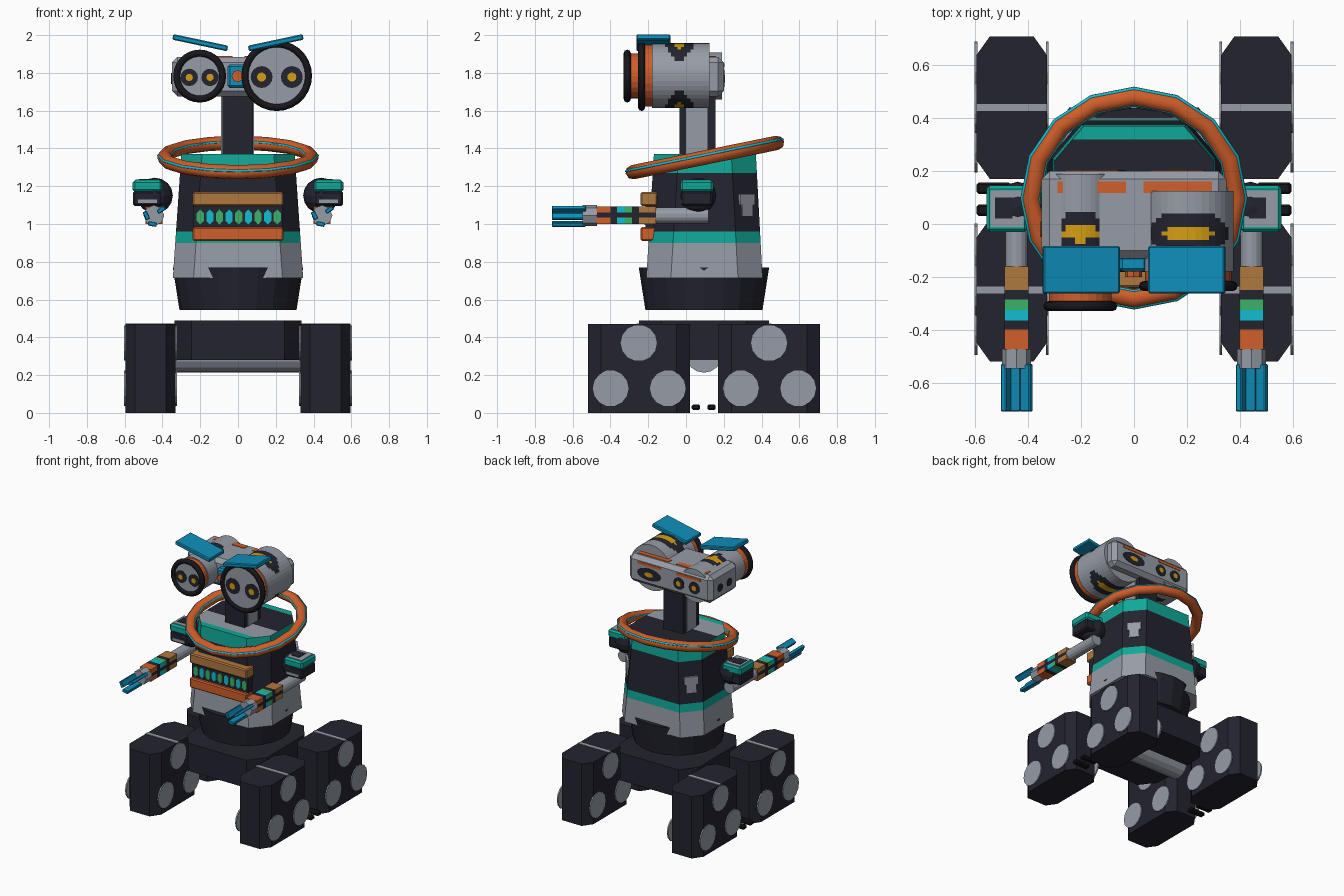
import bpy, bmesh, math
from mathutils import Matrix, Vector

if "Cube" in bpy.data.objects:
    bpy.data.objects.remove(bpy.data.objects["Cube"])

RGB = {"charcoal": (35, 35, 47), "grey": (150, 156, 166), "teal": (16, 168, 152),
       "orange": (208, 94, 42), "brown": (176, 120, 62), "cyan": (18, 190, 210),
       "blue": (14, 142, 186), "green": (58, 178, 106), "amber": (214, 158, 18),
       "black": (22, 22, 28)}
MATS = {}
for key, rgb in RGB.items():
    MATS[key] = bpy.data.materials.new(key)
    MATS[key].diffuse_color = [((c / 255 + .055) / 1.055) ** 2.4 for c in rgb] + [1]


def finish(bm, name, colour):
    """Make an object; colour is a name or a rule giving a name from face centre and normal."""
    bmesh.ops.recalc_face_normals(bm, faces=bm.faces)
    bm.normal_update()
    me = bpy.data.meshes.new(name)
    used = []
    for f in bm.faces:
        c = colour if isinstance(colour, str) else colour(f.calc_center_median(), f.normal)
        if c not in used:
            used.append(c)
            me.materials.append(MATS[c])
        f.material_index = used.index(c)
    bm.to_mesh(me)
    bm.free()
    ob = bpy.data.objects.new(name, me)
    bpy.context.collection.objects.link(ob)
    return ob


def box(name, x, y, z, colour, bevel=0, rot=None):
    """Box from (min, max) pairs."""
    bm = bmesh.new()
    bmesh.ops.create_cube(bm, size=1)
    bmesh.ops.scale(bm, verts=bm.verts, vec=[b - a for a, b in (x, y, z)])
    if bevel:
        bmesh.ops.bevel(bm, geom=bm.edges[:], offset=bevel, segments=1, affect='EDGES')
    if rot:
        bmesh.ops.rotate(bm, verts=bm.verts, matrix=rot)
    bmesh.ops.translate(bm, verts=bm.verts, vec=[(a + b) / 2 for a, b in (x, y, z)])
    return finish(bm, name, colour)


def rod(name, centre, r, length, axis, colour, n=16, scale=(1, 1)):
    """Cylinder along x, y or z."""
    bm = bmesh.new()
    bmesh.ops.create_cone(bm, cap_ends=True, segments=n, radius1=r, radius2=r, depth=length)
    bmesh.ops.scale(bm, verts=bm.verts, vec=(scale[0], scale[1], 1))
    if axis != 'z':
        rot = Matrix.Rotation(math.pi / 2, 3, 'X' if axis == 'y' else 'Y')
        bmesh.ops.rotate(bm, verts=bm.verts, matrix=rot)
    bmesh.ops.translate(bm, verts=bm.verts, vec=centre)
    return finish(bm, name, colour)


def loft(rings, closed=False):
    """Skin a list of equal rings; open lofts get end caps."""
    bm = bmesh.new()
    vs = [[bm.verts.new(p) for p in ring] for ring in rings]
    n = len(vs[0])
    for i in range(len(vs) if closed else len(vs) - 1):
        a, b = vs[i], vs[(i + 1) % len(vs)]
        for j in range(n):
            bm.faces.new((a[j], a[(j + 1) % n], b[(j + 1) % n], b[j]))
    if not closed:
        bm.faces.new(vs[0])
        bm.faces.new(vs[-1])
    return bm


def octagon(x0, x1, y0, y1, cx, cy, z):
    return [(x0 + cx, y0, z), (x1 - cx, y0, z), (x1, y0 + cy, z), (x1, y1 - cy, z),
            (x1 - cx, y1, z), (x0 + cx, y1, z), (x0, y1 - cy, z), (x0, y0 + cy, z)]


def torus(name, centre, R, r, colour, rot, n=16, m=8, lift=0):
    rings = []
    for i in range(n):
        a = 2 * math.pi * i / n
        ring = []
        for j in range(m):
            b = 2 * math.pi * j / m
            d = R + r * math.cos(b)
            p = rot @ Vector((d * math.cos(a), d * math.sin(a), r * math.sin(b) + lift))
            ring.append(p + Vector(centre))
        rings.append(ring)
    ob = finish(loft(rings, True), name, colour)
    for p in ob.data.polygons:
        p.use_smooth = True
    return ob


# Four track pods with wheel discs on both sides
for s in (-1, 1):
    x0, x1 = sorted((s * .33, s * .595))
    for tag, yc in (("front", -.25), ("rear", .44)):
        finish(loft([octagon(x0, x1, yc - .27, yc + .27, .05, .07, z) for z in (0, .47)]),
               tag + "_track_pod", "charcoal")
        box(tag + "_pod_strip", (x0, x1), (yc - .013, yc + .013), (.465, .474), "grey")
        for dy, z in ((0, .37), (-.15, .13), (.155, .13)):
            for x in (s * .3275, s * .5975):
                rod(tag + "_wheel_disc", (x, yc + dy, z), .096, .01, 'x', "grey", 14)
    for y in (.052, .135):
        box("ground_pin", (s * .53 - .065, s * .53 + .065), (y - .022, y + .022), (.015, .045), "black", .008)

# Chassis and axle
finish(loft([octagon(-.335, .335, -.25, .44, .09, .12, z) for z in (.28, .49)]), "chassis", "charcoal")
rod("axle", (0, .095, .31), .097, .66, 'x', "grey", 16)

# Waist: round and widening upward
finish(loft([[(r * math.cos(a * math.pi / 10), .095 + r * math.sin(a * math.pi / 10), z)
              for a in range(20)] for r, z in ((.31, .545), (.345, .77))]), "waist", "charcoal")

# Torso: tapered octagon with bands by height and stripes on top
rings = []
for z in (.715, .90, .96, 1.27, 1.37):
    t = (z - .715) / .655
    rings.append(octagon(-.345 + .045 * t, .345 - .045 * t, -.21 + .04 * t, .405 - .035 * t, .11, .13, z))
bm = loft(rings)
for y in (-.12, .05, .32):
    top = [f for f in bm.faces if f.calc_center_median().z > 1.365]
    geom = top + list({e for f in top for e in f.edges}) + list({v for f in top for v in f.verts})
    bmesh.ops.bisect_plane(bm, geom=geom, plane_co=(0, y, 0), plane_no=(0, 1, 0))


def torso_colour(c, n):
    if c.z > 1.365:
        return "teal" if c.y < -.12 or c.y > .32 else "grey" if c.y < .05 else "charcoal"
    return "grey" if c.z < .9 else "teal" if c.z < .96 or c.z > 1.27 else "charcoal"


finish(bm, "torso", torso_colour)

# Worn patches on the rear of the torso
for s in (-1, 1):
    turn = Matrix.Rotation(-s * math.radians(50), 3, 'Z')
    for dz, w in ((.03, .05), (-.03, .035)):
        box("rear_patch", (s * .268 - w, s * .268 + w), (.314, .33), (1.1 + dz - .03, 1.1 + dz + .03),
            "grey", 0, turn)

# Chest panel with indicator cells
box("chest_back", (-.235, .235), (-.215, -.15), (.93, 1.15), "charcoal")
box("chest_upper_bar", (-.24, .24), (-.24, -.15), (1.095, 1.17), "brown", .008)
box("chest_lower_bar", (-.24, .24), (-.24, -.15), (.91, .985), "orange", .008)
for i in range(9):
    rod("chest_cell", (-.2 + i * .051, -.218, 1.037), .04, .008, 'y', ("green", "cyan")[i % 2], 6, (.55, 1))

# Tilted collar ring with a thin bright line
tilt = Matrix.Rotation(math.radians(11.5), 3, 'X')
torus("collar_ring", (0, .1, 1.352), .39, .038, "orange", tilt, 16, 8)
torus("collar_line", (0, .1, 1.352), .422, .008, "cyan", tilt, 16, 4, .012)
torus("collar_inner_line", (0, .1, 1.352), .36, .007, "cyan", tilt, 16, 4, .012)

# Neck
box("neck", (-.083, .08), (-.035, .155), (1.36, 1.7), "charcoal")
for x in (-.085, .082):
    box("neck_side_plate", (x - .004, x + .004), (0, .115), (1.37, 1.7), "grey")

# Head bar with painted strips and sensors
box("head_bar", (-.35, .35), (-.13, .2), (1.675, 1.885), "grey", .03)
for x in (-.16, .165):
    box("head_top_strip", (x - .13, x + .13), (.118, .16), (1.88, 1.889), "orange")
    box("head_back_strip", (x - .1, x + .1), (.196, .204), (1.83, 1.85), "orange")
rod("back_slot", (.17, .2, 1.77), .045, .008, 'y', "charcoal", 16, (2.2, 1))
rod("back_slot_light", (.17, .202, 1.77), .018, .009, 'y', "amber", 12, (2, 1))
for x in (-.08, -.21):
    rod("back_sensor", (x, .2, 1.77), .045, .008, 'y', "charcoal", 16)
    rod("back_sensor_light", (x, .202, 1.77), .02, .009, 'y', "amber", 12)
for y in (-.02, .09):
    for s in (-1, 1):
        rod("end_sensor", (s * .35, y, 1.77), .03, .008, 'x', "charcoal", 12)


# Eyes: barrels with oval painted spots, orange sleeve, dark rim, lens and pupils
def eye(side, x, z, r, y_back, y_barrel, y_front, dots):
    def spots(c, n):
        a = math.degrees(math.atan2(abs(c.z - z), c.x - x)) - 90
        d = c.y + .035
        if abs(n.y) > .5 or (d / .03) ** 2 + (a / 32) ** 2 < 1:
            return "grey" if abs(n.y) > .5 else "amber"
        return "charcoal" if (d / .078) ** 2 + (a / 62) ** 2 < 1 else "grey"
    count = 18
    rings = [[(x + r * math.cos(a * math.pi / 20), y_barrel + (y_back - y_barrel) * k / count,
               z + r * math.sin(a * math.pi / 20)) for a in range(40)] for k in range(count + 1)]
    finish(loft(rings), side + "_eye_barrel", spots)
    rod(side + "_eye_sleeve", (x, (y_barrel + y_front) / 2, z), r * .95, y_barrel - y_front, 'y', "orange", 24)
    torus(side + "_eye_rim", (x, y_front - .003, z), r - .004, .019, "black",
          Matrix.Rotation(math.pi / 2, 3, 'X'), 28, 8)
    rod(side + "_lens", (x, y_front - .003, z), r - .008, .008, 'y', "grey", 28)
    for dx, rd in dots:
        rod(side + "_pupil", (x + dx, y_front - .007, z - .007), rd, .008, 'y', "charcoal", 16)
        rod(side + "_pupil_light", (x + dx, y_front - .011, z - .007), rd * .42, .006, 'y', "amber", 12)


eye("right", .205, 1.785, .172, .125, -.18, -.232, ((-.08, .058), (.08, .058)))
eye("left", -.203, 1.783, .125, .19, -.245, -.308, ((-.055, .046), (.055, .046)))

# Bridge between the eyes
box("bridge", (-.055, .05), (-.18, -.12), (1.72, 1.845), "blue", .012)
rod("bridge_button", (-.002, -.185, 1.783), .032, .03, 'y', "orange", 8)

# Tilted brow plates
for s in (-1, 1):
    xc = s * .2
    box("brow", (xc - .148, xc + .148), (-.263, -.083), (1.945, 1.975), "blue", .006,
        Matrix.Rotation(-s * math.radians(12), 3, 'Y'))


# Arms
def forearm_colour(c, n):
    if abs(n.x) > .7 and 1.035 < c.z < 1.06:
        return "charcoal"
    y = c.y
    return ("brown" if y > -.25 else "charcoal" if y > -.285 else "green" if y > -.325
            else "cyan" if y > -.365 else "charcoal" if y > -.4 else "orange")


for s, side in ((-1, "left"), (1, "right")):
    x = s * .445
    bm = bmesh.new()
    bmesh.ops.create_uvsphere(bm, u_segments=12, v_segments=8, radius=.095)
    bmesh.ops.translate(bm, verts=bm.verts, vec=(s * .44, .065, 1.15))
    finish(bm, side + "_shoulder_ball", "charcoal")
    xs = s * .48
    box(side + "_shoulder_lower", (xs - .076, xs + .076), (-.025, .14), (1.095, 1.175), "charcoal", .01)
    box(side + "_shoulder_upper", (xs - .078, xs + .078), (-.03, .145), (1.17, 1.232), "teal", .012)
    box(side + "_shoulder_cap", (xs - .062, xs + .062), (-.012, .127), (1.228, 1.236), "grey")
    box(side + "_shoulder_cap_mark", (xs - .045, xs + .02), (.02, .1), (1.231, 1.239), "charcoal")
    box(side + "_shoulder_front_mark", (xs - .05, xs + .05), (-.029, -.022), (1.11, 1.13), "grey")
    rod(side + "_upper_arm", (x, -.03, 1.045), .043, .3, 'y', "grey", 14)
    cuts = (-.16, -.25, -.285, -.325, -.365, -.4, -.475)
    finish(loft([[(x + dx, y, z) for dx, z in ((-.045, 1.0), (.045, 1.0), (.045, 1.035), (.045, 1.06),
                                               (.045, 1.092), (-.045, 1.092), (-.045, 1.06), (-.045, 1.035))]
                 for y in cuts]), side + "_forearm", forearm_colour)
    rod(side + "_wrist", (x, -.51, 1.045), .055, .075, 'y', "grey", 8)
    for dx, z, deg in ((-.04, 1.045, 65), (.038, 1.075, -35), (-.008, 1.0, 10)):
        box(side + "_finger", (x + dx - .023, x + dx + .023), (-.71, -.53), (z - .012, z + .012),
            "blue", .004, Matrix.Rotation(math.radians(deg), 3, 'Y'))

for m in bpy.data.materials:
    if m.users and not m.is_grease_pencil:
        m.use_nodes = True
        m.node_tree.nodes["Principled BSDF"].inputs["Base Color"].default_value = m.diffuse_color
